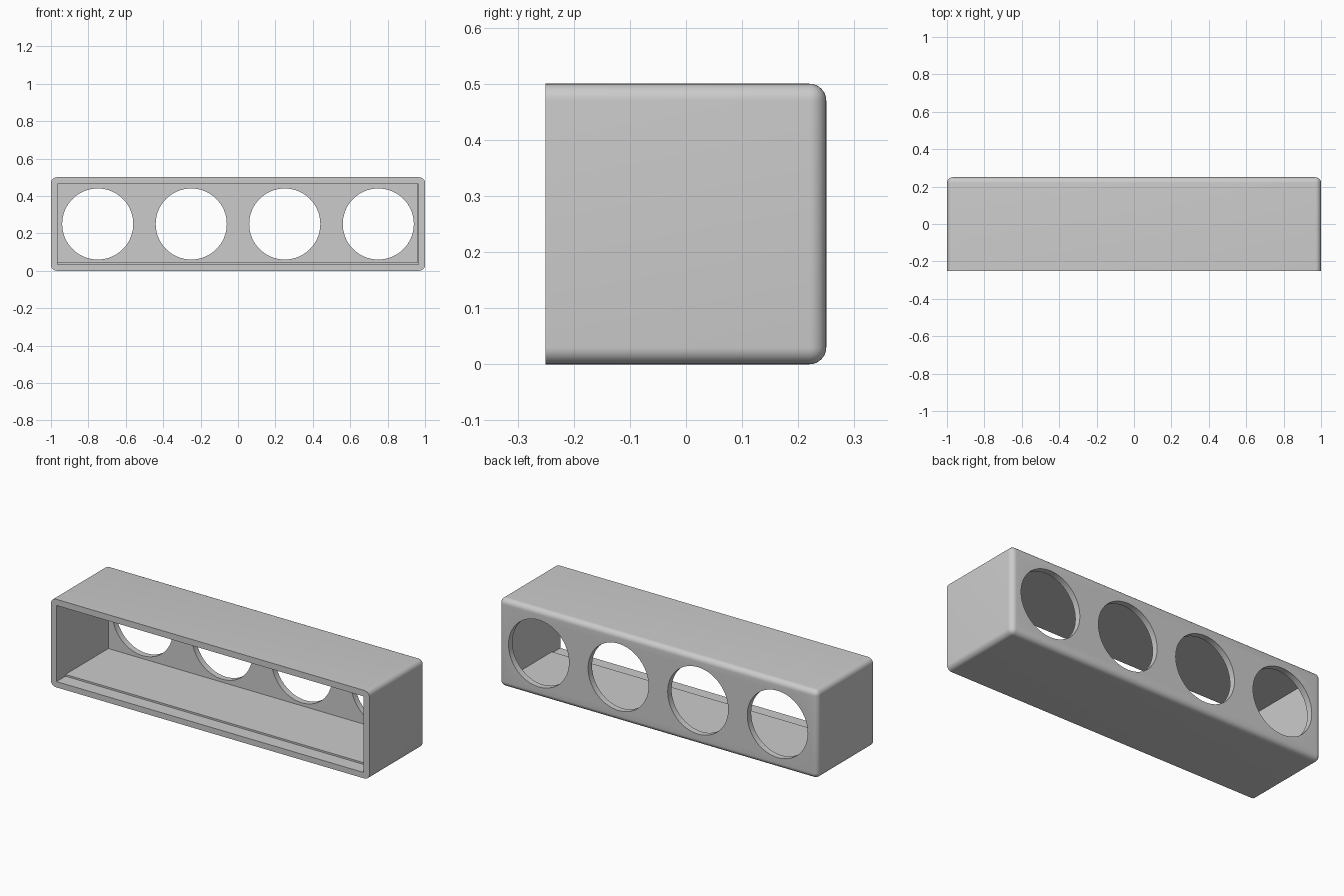
import bpy
import bmesh
from math import pi
from mathutils import Matrix, Vector

cube = bpy.data.objects.get("Cube")
if cube:
    bpy.data.objects.remove(cube, do_unlink=True)

WALL = 0.035
FRONT, BACK = -0.25, 0.25


def new_object(name, bm):
    mesh = bpy.data.meshes.new(name)
    bm.to_mesh(mesh)
    bm.free()
    obj = bpy.data.objects.new(name, mesh)
    bpy.context.collection.objects.link(obj)
    return obj


def box_bmesh(low, high):
    low, high = Vector(low), Vector(high)
    bm = bmesh.new()
    bmesh.ops.create_cube(bm, size=1, matrix=Matrix.Translation((low + high) / 2)
                          @ Matrix.Diagonal((high - low).to_4d()))
    return bm


# Housing: all edges rounded except those around the flat front
bm = box_bmesh((-1, FRONT, 0), (1, BACK, 0.5))
round_edges = [e for e in bm.edges if any(v.co.y > 0 for v in e.verts)]
bmesh.ops.bevel(bm, geom=round_edges, offset=0.03, segments=8, profile=0.5,
                affect='EDGES', clamp_overlap=True)
housing = new_object("housing", bm)

# Front recess, and the slightly smaller cavity behind it
side = 1 - WALL
cutters = [
    new_object("recess_cutter", box_bmesh((-side, FRONT - 0.1, 0.033),
                                          (side, -0.17, 0.5 - WALL))),
    new_object("cavity_cutter", box_bmesh((-side, -0.2, 0.043),
                                          (side - 0.004, BACK - WALL, 0.5 - WALL))),
]

# Four round openings through the back wall
for i in range(4):
    bm = bmesh.new()
    place = Matrix.Translation((-0.75 + 0.5 * i, BACK, 0.25)) @ Matrix.Rotation(pi / 2, 4, 'X')
    bmesh.ops.create_cone(bm, cap_ends=True, segments=64, radius1=0.19,
                          radius2=0.19, depth=0.2, matrix=place)
    cutters.append(new_object("opening_cutter", bm))

bpy.context.view_layer.objects.active = housing
housing.select_set(True)
for cutter in cutters:
    cutter.hide_render = True
    mod = housing.modifiers.new("cut", 'BOOLEAN')
    mod.operation, mod.solver, mod.object = 'DIFFERENCE', 'EXACT', cutter
    bpy.ops.object.modifier_apply(modifier=mod.name)
    bpy.data.objects.remove(cutter, do_unlink=True)

# Plain grey finish
grey = bpy.data.materials.new("plain grey")
grey.use_nodes = True
colour = (0.6, 0.6, 0.6, 1)
grey.diffuse_color = colour
grey.node_tree.nodes["Principled BSDF"].inputs["Base Color"].default_value = colour
housing.data.materials.clear()
housing.data.materials.append(grey)
bpy.ops.object.shade_smooth_by_angle(angle=pi / 6)
